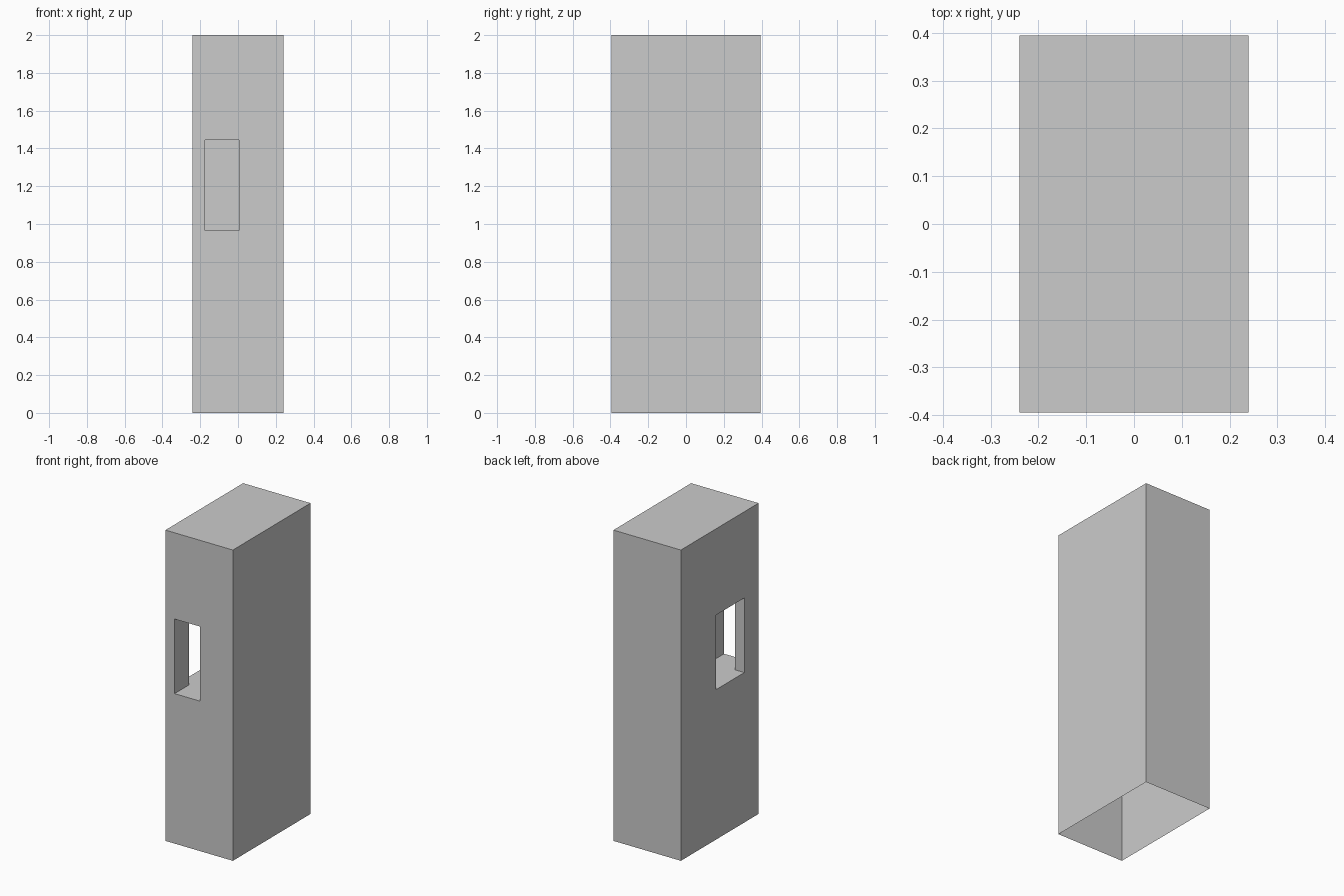
import bpy, bmesh

if "Cube" in bpy.data.objects:
    bpy.data.objects.remove(bpy.data.objects["Cube"])


def prism(name, outline, z0, z1):
    """Extrude a plan outline (counter-clockwise) from z0 to z1."""
    bm = bmesh.new()
    base = bm.faces.new([bm.verts.new((x, y, z0)) for x, y in outline])
    ext = bmesh.ops.extrude_face_region(bm, geom=[base], use_keep_orig=True)
    top = [v for v in ext["geom"] if isinstance(v, bmesh.types.BMVert)]
    bmesh.ops.translate(bm, verts=top, vec=(0, 0, z1 - z0))
    bmesh.ops.recalc_face_normals(bm, faces=bm.faces)
    mesh = bpy.data.meshes.new(name)
    bm.to_mesh(mesh)
    bm.free()
    obj = bpy.data.objects.new(name, mesh)
    bpy.context.collection.objects.link(obj)
    return obj


HX, HY, H = 0.24, 0.395, 2.0

# Tall block
block = prism("block", [(-HX, -HY), (HX, -HY), (HX, HY), (-HX, HY)], 0, H)

# L-shaped niche: enters at the front, leaves by the left, keeps a corner post
niche = prism("niche_cutter",
              [(-0.175, -0.6), (0.005, -0.6), (0.005, 0.036),
               (-0.4, 0.036), (-0.4, -0.25), (-0.175, -0.25)], 0.965, 1.445)
niche.hide_render = True

cut = block.modifiers.new("niche", "BOOLEAN")
cut.operation = "DIFFERENCE"
cut.solver = "EXACT"
cut.object = niche
bpy.context.view_layer.objects.active = block
bpy.ops.object.modifier_apply(modifier=cut.name)
bpy.data.objects.remove(niche, do_unlink=True)

# Open underside
bm = bmesh.new()
bm.from_mesh(block.data)
under = [f for f in bm.faces if f.calc_center_median().z < 0.001]
bmesh.ops.delete(bm, geom=under, context="FACES")
bm.to_mesh(block.data)
bm.free()
